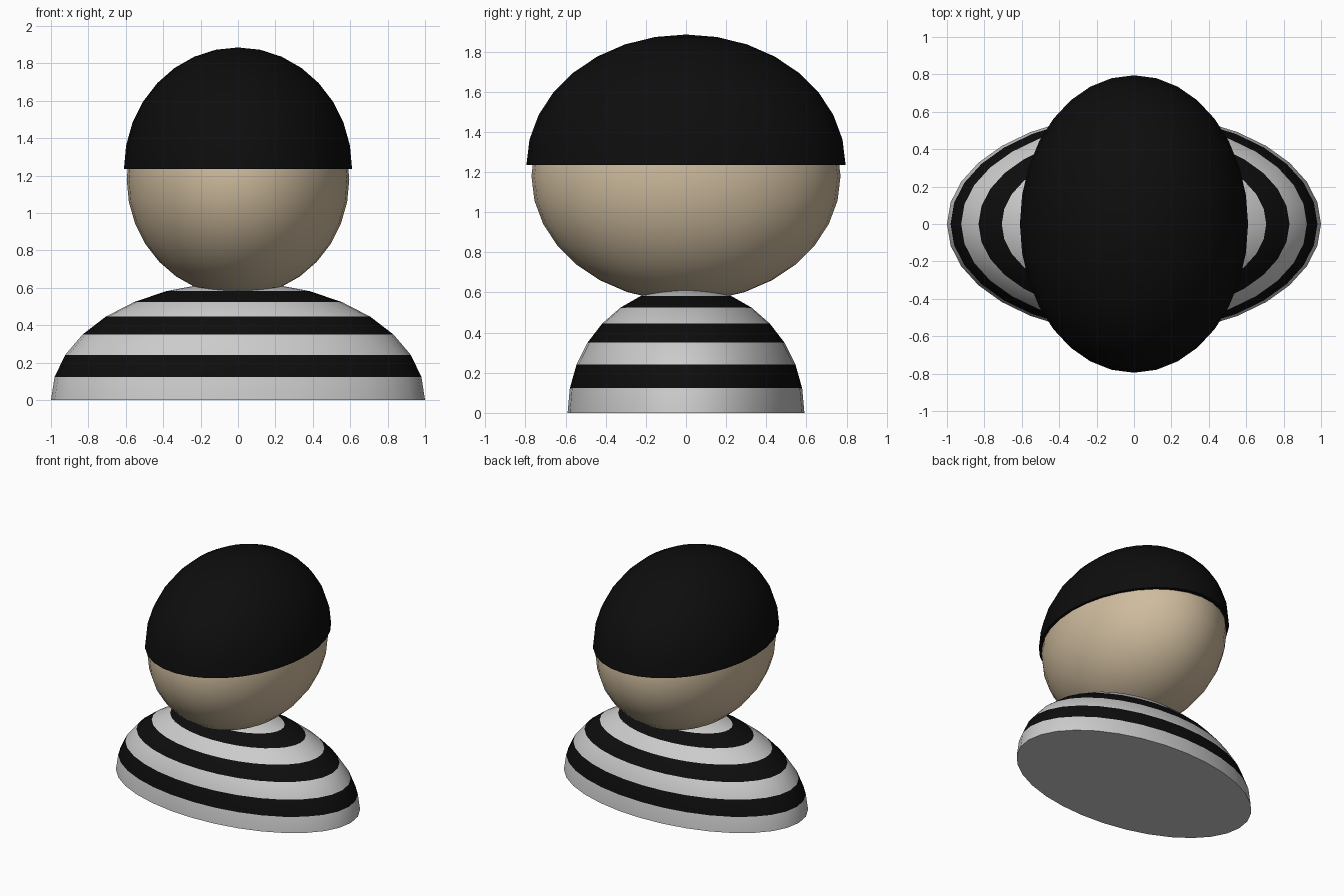
import bpy, bmesh, math

if "Cube" in bpy.data.objects:
    bpy.data.objects.remove(bpy.data.objects["Cube"])


def material(name, rgb):
    m = bpy.data.materials.new(name)
    m.diffuse_color = (*rgb, 1)
    m.use_nodes = True
    m.node_tree.nodes["Principled BSDF"].inputs["Base Color"].default_value = m.diffuse_color
    return m


white = material("white_cloth", (0.8, 0.8, 0.8))
black = material("black_cloth", (0.004, 0.004, 0.004))
skin = material("skin", (0.62, 0.50, 0.34))


def ellipsoid(name, radii, z, mats, half=False, stripes=False):
    """32 x 16 sphere scaled to radii; optionally only the capped upper half."""
    bm = bmesh.new()
    bmesh.ops.create_uvsphere(bm, u_segments=32, v_segments=16, radius=1)
    if half:
        low = [v for v in bm.verts if v.co.z < -0.01]
        bmesh.ops.delete(bm, geom=low, context='VERTS')
        bmesh.ops.holes_fill(bm, edges=[e for e in bm.edges if e.is_boundary], sides=0)
        bmesh.ops.recalc_face_normals(bm, faces=bm.faces)
    if stripes:
        # every second latitude band is dark, the top cap stays light
        for f in bm.faces:
            height = (min(v.co.z for v in f.verts) + max(v.co.z for v in f.verts)) / 2
            band = int(math.degrees(math.asin(height)) / 11.25 + 0.001)
            f.material_index = 1 if band in (1, 3, 5) else 0
    bmesh.ops.scale(bm, vec=radii, verts=bm.verts)
    bmesh.ops.translate(bm, vec=(0, 0, z), verts=bm.verts)
    me = bpy.data.meshes.new(name)
    bm.to_mesh(me)
    bm.free()
    for m in mats:
        me.materials.append(m)
    me.shade_smooth()
    me.set_sharp_from_angle(angle=math.radians(45))
    ob = bpy.data.objects.new(name, me)
    bpy.context.collection.objects.link(ob)
    return ob


# striped shoulders, head and cap
ellipsoid("striped_torso", (1.0, 0.59, 0.63), 0, [white, black], half=True, stripes=True)
ellipsoid("head", (0.595, 0.77, 0.625), 1.18, [skin])
ellipsoid("cap", (0.61, 0.795, 0.65), 1.235, [black], half=True)
